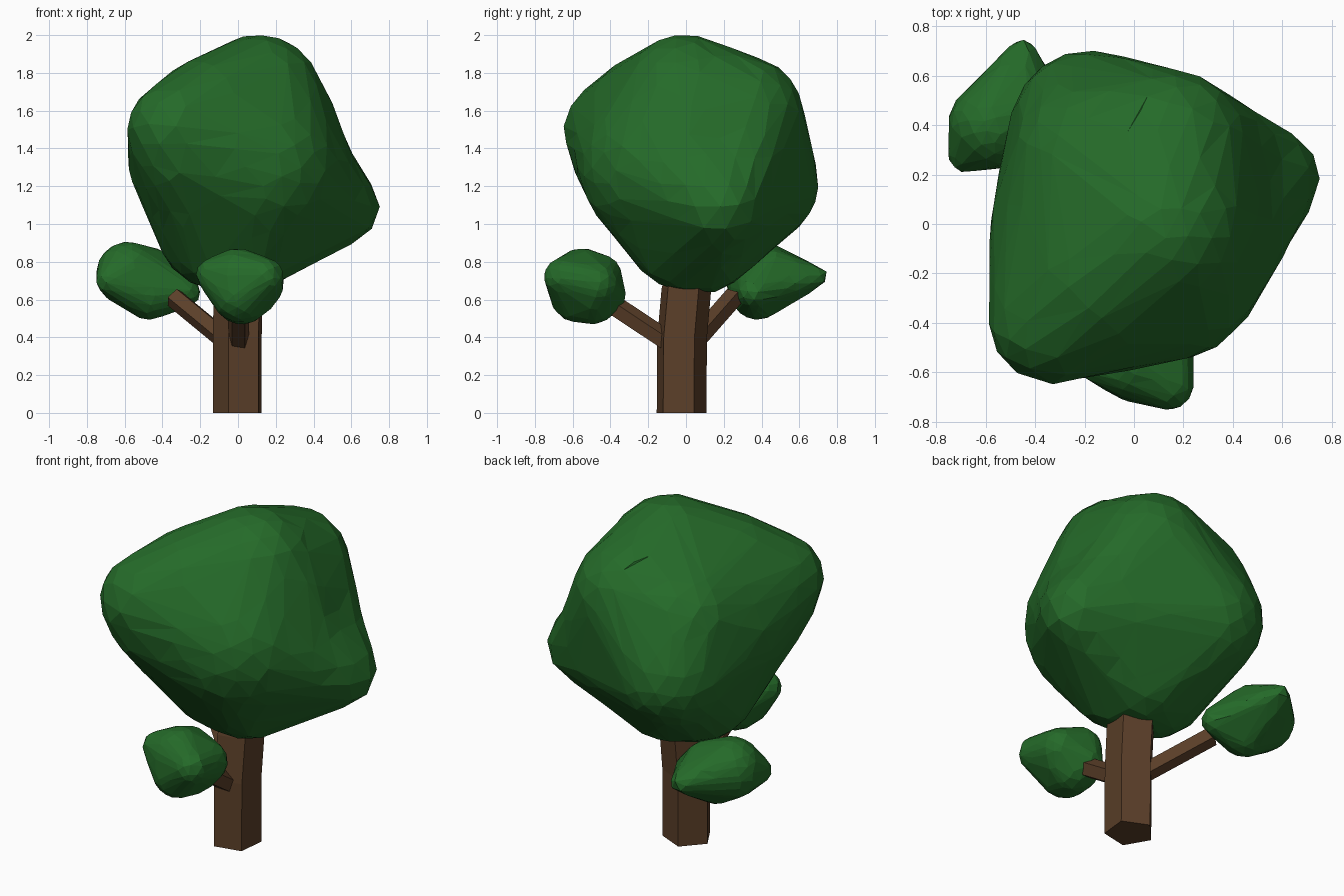
import bpy, bmesh, math, random
from mathutils import Vector
from mathutils.bvhtree import BVHTree

if "Cube" in bpy.data.objects:
    bpy.data.objects.remove(bpy.data.objects["Cube"])

random.seed(4)


def material(name, colour):
    m = bpy.data.materials.new(name)
    m.diffuse_color = (*colour, 1)
    m.use_nodes = True
    m.node_tree.nodes["Principled BSDF"].inputs["Base Color"].default_value = m.diffuse_color
    return m


GREEN = material("leaf_green", (0.018, 0.145, 0.022))
BROWN = material("bark_brown", (0.105, 0.05, 0.022))


def finish(name, bm, mat):
    bmesh.ops.recalc_face_normals(bm, faces=bm.faces)
    mesh = bpy.data.meshes.new(name)
    bm.to_mesh(mesh)
    bm.free()
    mesh.materials.append(mat)
    ob = bpy.data.objects.new(name, mesh)
    bpy.context.collection.objects.link(ob)
    return ob


def foliage(name, centre, balls, faces, dent=None):
    """Faceted skin stretched round a group of balls (x, y, z, radius)."""
    unit = bmesh.new()
    bmesh.ops.create_icosphere(unit, subdivisions=4, radius=1)
    hull = bmesh.new()
    for x, y, z, r in balls:
        for v in unit.verts:
            hull.verts.new(Vector((x, y, z)) + v.co * r)
    unit.free()
    bmesh.ops.convex_hull(hull, input=hull.verts)
    tree = BVHTree.FromBMesh(hull)
    hull.free()

    # project an uneven ball onto the skin, then thin it to large facets
    bm = bmesh.new()
    bmesh.ops.create_icosphere(bm, subdivisions=4, radius=1)
    c = Vector(centre)
    for v in bm.verts:
        jitter = Vector([random.uniform(-0.025, 0.025) for _ in range(3)])
        d = (v.co + jitter).normalized()
        hit = tree.ray_cast(c, d)[0]
        v.co = c + (hit - c) * 1.004
        if dent:
            gap = (v.co - Vector(dent[0])).length / dent[1]
            v.co -= d * dent[2] * math.exp(-gap * gap)
    total = len(bm.faces)
    ob = finish(name, bm, GREEN)
    ob.modifiers.new("facets", 'DECIMATE').ratio = faces / total


def limb(name, rings, sides, turn, upright=False):
    """Faceted tube through rings of (x, y, z, radius)."""
    bm = bmesh.new()
    pts = [Vector(r[:3]) for r in rings]
    up = Vector((0, 0, 1))
    q = up.rotation_difference(up if upright else pts[-1] - pts[0])
    loops = []
    for p, ring in zip(pts, rings):
        loop = []
        for i in range(sides):
            a = turn + math.tau * i / sides
            loop.append(bm.verts.new(p + q @ Vector((math.cos(a), math.sin(a), 0)) * ring[3]))
        loops.append(loop)
    for lo, hi in zip(loops, loops[1:]):
        for i in range(sides):
            j = (i + 1) % sides
            bm.faces.new((lo[i], lo[j], hi[j], hi[i]))
    bm.faces.new(loops[0][::-1])
    bm.faces.new(loops[-1])
    finish(name, bm, BROWN)


# Main crown
foliage("crown", (0, 0.04, 1.3), [
    (0.11, -0.01, 1.66, 0.34),    # top
    (-0.13, -0.20, 1.56, 0.33),   # upper front slope
    (0.14, 0.30, 1.57, 0.32),     # upper back
    (-0.15, 0.25, 1.45, 0.35),    # upper back left
    (-0.33, -0.39, 1.50, 0.255),  # upper front-left bulge
    (-0.30, -0.36, 1.38, 0.25),
    (-0.20, 0.00, 1.35, 0.38),    # left
    (0.10, -0.12, 1.31, 0.44),    # front
    (-0.18, 0.38, 1.22, 0.32),    # back
    (0.54, 0.18, 1.10, 0.21),     # low right bulge
    (-0.09, 0.03, 0.99, 0.34),    # underside
    (0.08, -0.02, 0.94, 0.285),
    (0.05, 0.12, 0.85, 0.21),
], 480, dent=((0.62, 0.2, 1.42), 0.2, 0.04))

# Small clusters on the branches
foliage("left_leaf_cluster", (-0.52, 0.41, 0.69), [
    (-0.45, 0.70, 0.72, 0.05),
    (-0.58, 0.40, 0.735, 0.17),
    (-0.47, 0.38, 0.64, 0.145),
    (-0.45, 0.45, 0.75, 0.12),
    (-0.28, 0.36, 0.64, 0.08),
    (-0.68, 0.28, 0.70, 0.07),
], 260)
foliage("front_leaf_cluster", (0.03, -0.54, 0.68), [
    (0.00, -0.55, 0.71, 0.16),
    (0.02, -0.50, 0.62, 0.15),
    (0.01, -0.57, 0.63, 0.15),
    (0.10, -0.50, 0.62, 0.10),
    (0.14, -0.65, 0.72, 0.10),
    (-0.13, -0.56, 0.73, 0.09),
    (0.12, -0.48, 0.68, 0.12),
    (0.00, -0.46, 0.72, 0.12),
    (0.00, -0.42, 0.62, 0.10),
], 260)

# Trunk and branches
limb("trunk", [(0.005, -0.028, 0, 0.139), (0.005, -0.025, 0.4, 0.139),
               (0.01, -0.002, 0.66, 0.139), (0.01, 0.005, 0.75, 0.12)],
     5, math.radians(30), upright=True)
limb("front_branch", [(0.003, -0.05, 0.345, 0.058), (0.003, -0.42, 0.59, 0.058)], 5, 0.3)
limb("left_branch", [(-0.02, 0.02, 0.35, 0.056), (-0.338, 0.25, 0.612, 0.056)], 5, 0.3)
